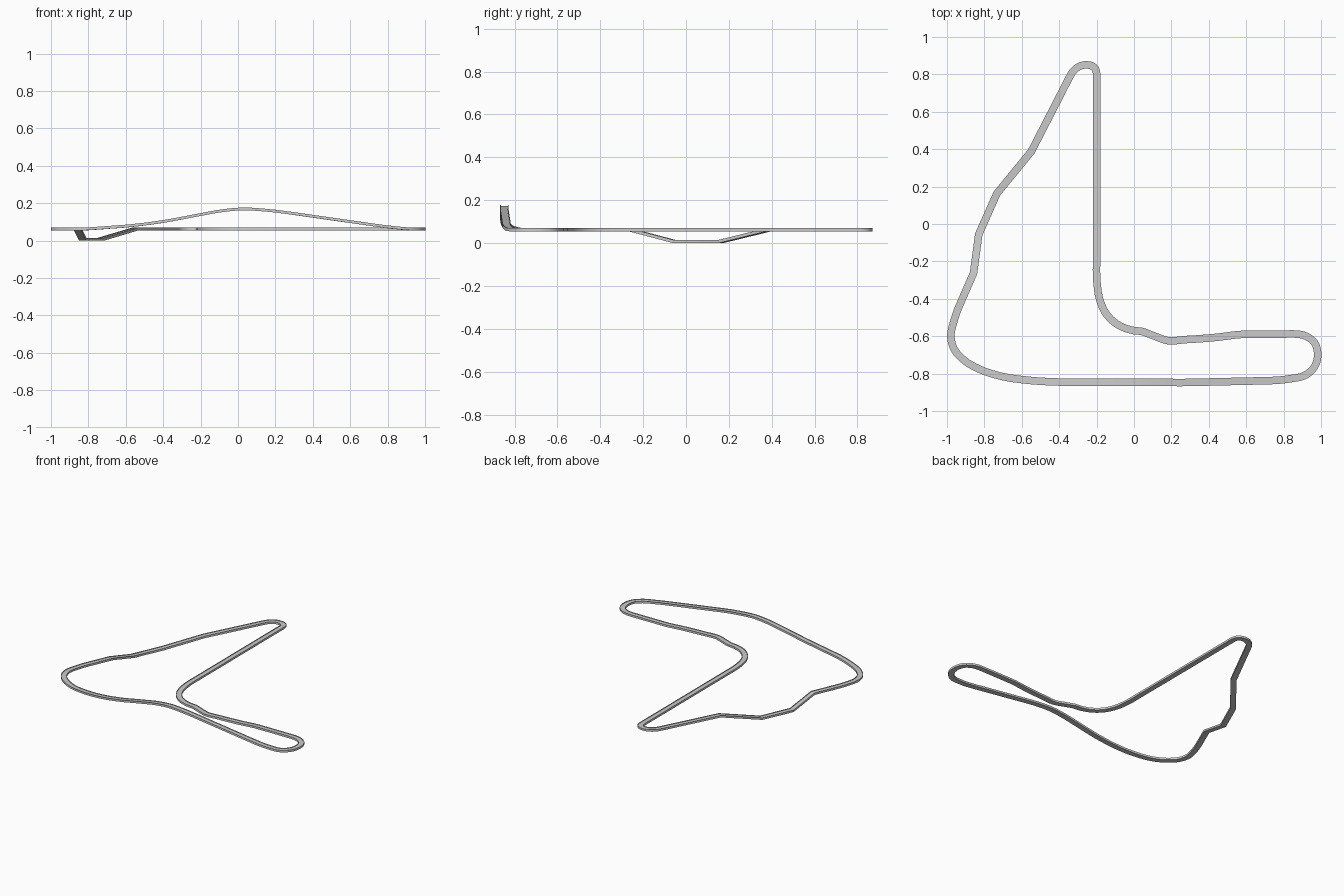
import bpy, bmesh
from mathutils import Vector

if "Cube" in bpy.data.objects:
    bpy.data.objects.remove(bpy.data.objects["Cube"])

B = 0.055  # normal base height of the track
# Centre line: x, y, base z, 1 = straight run to the next point
PATH = [
    # long hump along the front
    (-0.4, -0.845, 0.095, 0), (-0.2, -0.847, 0.132, 0), (-0.08, -0.847, 0.153, 0),
    (0.03, -0.847, 0.162, 0), (0.14, -0.847, 0.156, 0), (0.3, -0.847, 0.137, 1),
    (0.7, -0.838, 0.080, 0), (0.83, -0.828, 0.063, 0),
    # right-hand hairpin
    (0.92, -0.806, B, 0), (0.967, -0.76, B, 0), (0.982, -0.695, B, 0),
    (0.965, -0.635, B, 0), (0.92, -0.6, B, 0), (0.84, -0.588, B, 1),
    # wavy return and inner bend
    (0.59, -0.59, B, 0), (0.44, -0.606, B, 0), (0.29, -0.617, B, 0), (0.155, -0.617, B, 1),
    (0.055, -0.578, B, 0), (-0.01, -0.568, B, 0), (-0.08, -0.542, B, 0),
    (-0.145, -0.485, B, 0), (-0.183, -0.405, B, 0), (-0.198, -0.31, B, 0), (-0.2, -0.18, B, 1),
    # back hairpin
    (-0.2, 0.8, B, 0), (-0.213, 0.837, B, 0), (-0.257, 0.851, B, 0),
    (-0.308, 0.833, B, 0), (-0.345, 0.785, B, 1),
    # dip on the left side
    (-0.549, 0.388, B, 1), (-0.733, 0.163, 0, 1), (-0.83, -0.055, 0, 1), (-0.858, -0.263, B, 1),
    # left-hand bend
    (-0.92, -0.405, B, 0), (-0.963, -0.52, B, 0), (-0.979, -0.605, B, 0),
    (-0.962, -0.668, B, 0), (-0.91, -0.727, B, 0), (-0.82, -0.779, B, 0),
    (-0.71, -0.814, 0.062, 0), (-0.56, -0.836, 0.074, 0),
]
# Cross-section: (side offset, height), a slab with two low lips
SECTION = [(-0.02, 0), (0.02, 0), (0.02, 0.015), (0.016, 0.015),
           (0.016, 0.011), (-0.016, 0.011), (-0.016, 0.015), (-0.02, 0.015)]


def sample_path(path, steps=6):
    pts = [Vector(p[:3]) for p in path]
    n = len(pts)

    def tangent(i):
        a, b = pts[i] - pts[i - 1], pts[(i + 1) % n] - pts[i]
        if path[i][3]:
            return b.normalized()
        if path[i - 1][3]:
            return a.normalized()
        return (a.normalized() * b.length + b.normalized() * a.length).normalized()

    out = []
    for i in range(n):
        p, q = pts[i], pts[(i + 1) % n]
        out.append(p)
        if path[i][3]:
            continue
        m = (q - p).length
        # at a corner after a straight run, begin along that run's chord
        t0 = tangent(i) * m
        t1 = tangent((i + 1) % n) * m
        if path[(i + 1) % n][3] == 0 and path[i - 1][3]:
            t0 = pts[i] - pts[i - 1]
            t0 = t0.normalized() * m
        for k in range(1, steps):
            t = k / steps
            out.append(p * (2*t**3 - 3*t**2 + 1) + t0 * (t**3 - 2*t**2 + t)
                       + q * (3*t**2 - 2*t**3) + t1 * (t**3 - t**2))
    return out


def sweep(name, pts, section):
    bm = bmesh.new()
    rings, n, m = [], len(pts), len(section)
    for i, p in enumerate(pts):
        a = (p - pts[i - 1]).xy.normalized()
        b = (pts[(i + 1) % n] - p).xy.normalized()
        d = (a + b).normalized()
        side = Vector((d.y, -d.x, 0)) / max(d.dot(a), 0.5)
        rings.append([bm.verts.new(p + side * s + Vector((0, 0, h))) for s, h in section])
    for i in range(n):
        r, q = rings[i], rings[(i + 1) % n]
        for j in range(m):
            k = (j + 1) % m
            bm.faces.new((r[j], r[k], q[k], q[j]))
    bmesh.ops.recalc_face_normals(bm, faces=bm.faces)
    mesh = bpy.data.meshes.new(name)
    bm.to_mesh(mesh)
    bm.free()
    ob = bpy.data.objects.new(name, mesh)
    bpy.context.collection.objects.link(ob)
    return ob


track = sweep("race_track", sample_path(PATH), SECTION)
bpy.context.view_layer.objects.active = track
track.select_set(True)
bpy.ops.object.shade_smooth_by_angle(angle=0.5)
